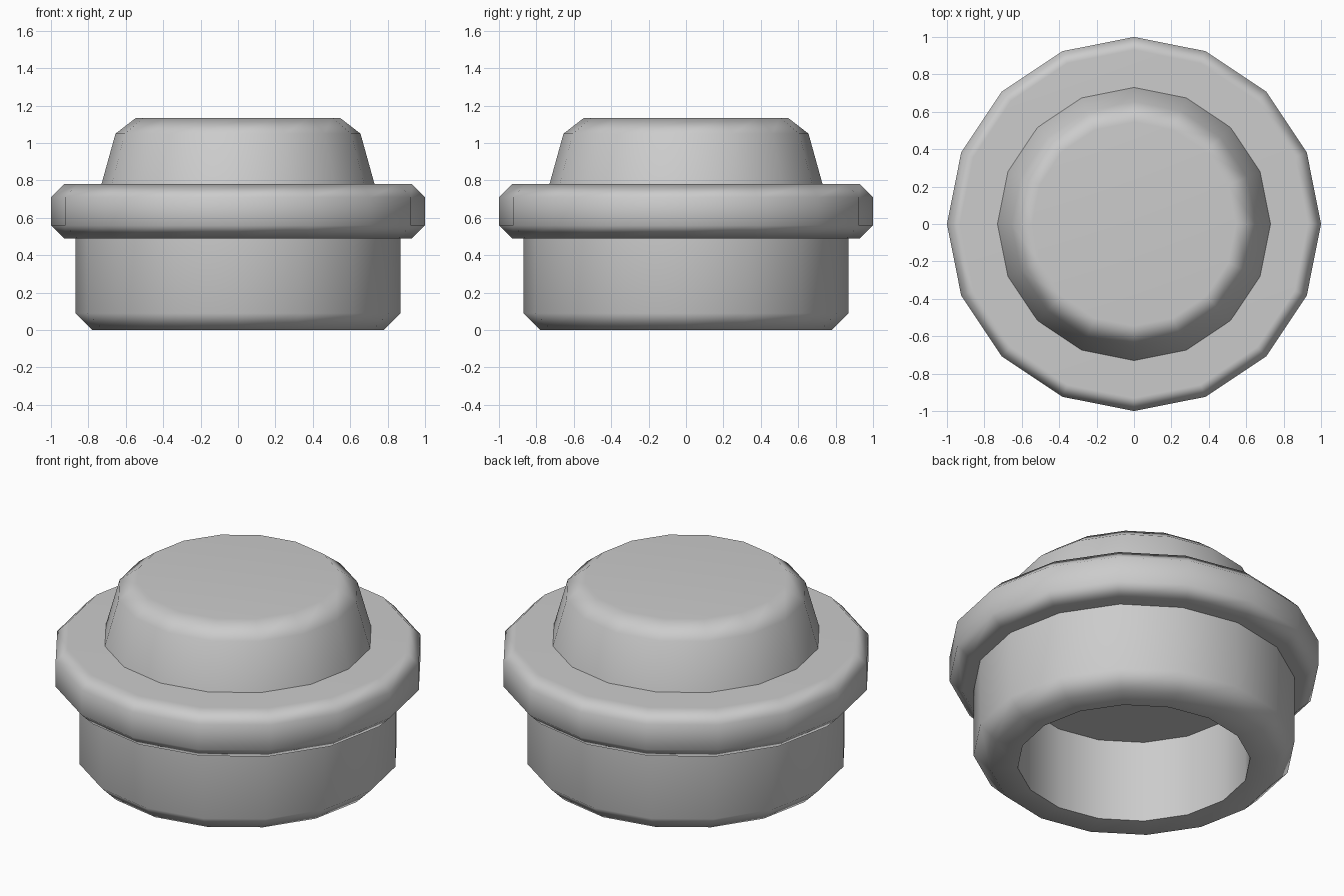
import bpy, bmesh, math

SIDES = 16

# Remove the default cube
cube = bpy.data.objects.get("Cube")
if cube:
    bpy.data.objects.remove(cube, do_unlink=True)

# Single plain grey
grey = bpy.data.materials.new("light_grey")
grey.use_nodes = True
colour = (0.6, 0.6, 0.6, 1.0)
grey.diffuse_color = colour
grey.node_tree.nodes["Principled BSDF"].inputs["Base Color"].default_value = colour


def lathe(name, profile, closed=False):
    """Turn a (radius, z) profile into a faceted ring; open ends get caps."""
    bm = bmesh.new()
    rings = []
    for r, z in profile:
        angles = [math.tau * i / SIDES for i in range(SIDES)]
        rings.append([bm.verts.new((r * math.cos(a), r * math.sin(a), z)) for a in angles])
    pairs = list(zip(rings, rings[1:]))
    if closed:
        pairs.append((rings[-1], rings[0]))
    for low, high in pairs:
        for i in range(SIDES):
            j = (i + 1) % SIDES
            bm.faces.new((low[i], low[j], high[j], high[i]))
    if not closed:
        bm.faces.new(rings[0])
        bm.faces.new(rings[-1])
    bmesh.ops.recalc_face_normals(bm, faces=bm.faces)
    mesh = bpy.data.meshes.new(name)
    bm.to_mesh(mesh)
    bm.free()
    mesh.materials.append(grey)
    obj = bpy.data.objects.new(name, mesh)
    bpy.context.collection.objects.link(obj)

    # Soft bevels, crisp corners, flat large faces
    bpy.ops.object.select_all(action="DESELECT")
    obj.select_set(True)
    bpy.context.view_layer.objects.active = obj
    bpy.ops.object.shade_smooth_by_angle(angle=math.radians(60))
    weighted = obj.modifiers.new("weighted_normals", "WEIGHTED_NORMAL")
    weighted.keep_sharp = True
    return obj


# Hollow lower collar, open underneath
lathe("lower_collar", [(0.63, 0.49), (0.63, 0), (0.78, 0), (0.87, 0.09), (0.87, 0.49)], closed=True)

# Wide bevelled flange, closing the top of the collar
lathe("flange", [(0.93, 0.49), (1.0, 0.56), (1.0, 0.71), (0.93, 0.78)])

# Tapered cap with a bevelled rim
lathe("tapered_cap", [(0.73, 0.78), (0.655, 1.05), (0.545, 1.135)])
